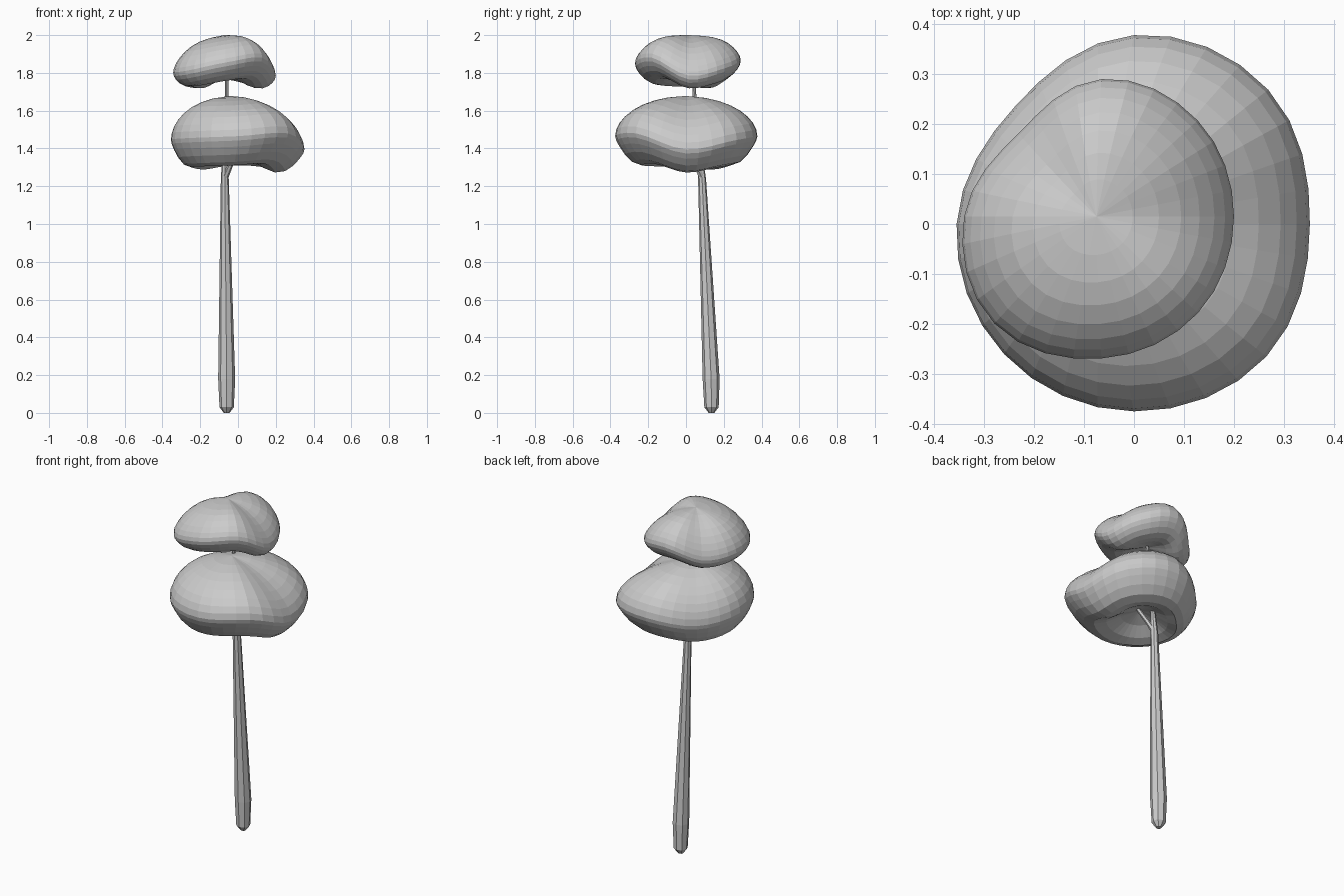
import bpy, bmesh, math

cube = bpy.data.objects.get("Cube")
if cube:
    bpy.data.objects.remove(cube, do_unlink=True)

GREY = (0.6, 0.6, 0.6, 1.0)
grey = bpy.data.materials.new("plain grey")
grey.use_nodes = True
grey.diffuse_color = GREY
grey.node_tree.nodes["Principled BSDF"].inputs["Base Color"].default_value = GREY


def finish(name, bm):
    bmesh.ops.recalc_face_normals(bm, faces=bm.faces)
    mesh = bpy.data.meshes.new(name)
    bm.to_mesh(mesh)
    bm.free()
    mesh.materials.append(grey)
    obj = bpy.data.objects.new(name, mesh)
    bpy.context.collection.objects.link(obj)


def around(values, angle):
    """Smooth periodic interpolation of evenly spaced values."""
    n = len(values)
    t = angle / math.tau * n
    i = math.floor(t)
    f = t - i
    a, b, c, d = (values[(i + k) % n] for k in (-1, 0, 1, 2))
    return b + 0.5 * f * (c - a + f * (2*a - 5*b + 4*c - d + f * (3*(b - c) + d - a)))


def canopy(name, centre, radii, rim, peak_shift, top, under):
    """Flattened ball with a wavy rim; top and under are (height, ring bulge)."""
    bm = bmesh.new()
    bmesh.ops.create_uvsphere(bm, u_segments=32, v_segments=16, radius=1)
    cx, cy, cz = centre
    for v in bm.verts:
        s = max(-1, min(1, v.co.z))
        u = math.sqrt(1 - s * s) ** 0.8
        angle = math.atan2(v.co.y, v.co.x) % math.tau
        r = u * around(radii, angle)
        height, bulge = top if s > 0 else under
        thickness = height * (1 + bulge * 4 * u * u * (1 - u * u))
        z = cz + (around(rim, angle) - cz) * u ** 1.3 + thickness * s
        v.co = (cx + r * math.cos(angle) + peak_shift * (1 - u * u),
                cy + r * math.sin(angle), z)
    finish(name, bm)


def limb(name, path, sides=8):
    """Tapered tube through (x, y, z, radius) points."""
    bm = bmesh.new()
    rings = []
    for x, y, z, r in path:
        rings.append([bm.verts.new((x + r * math.cos(math.tau * k / sides),
                                    y + r * math.sin(math.tau * k / sides), z))
                      for k in range(sides)])
    for low, high in zip(rings, rings[1:]):
        for k in range(sides):
            j = (k + 1) % sides
            bm.faces.new((low[k], low[j], high[j], high[k]))
    bm.faces.new(rings[0])
    bm.faces.new(rings[-1])
    finish(name, bm)


# Foliage: values run anticlockwise from +x in eighth turns
canopy("lower_canopy", (0, 0, 1.503),
       (.352, .38, .378, .335, .355, .368, .375, .375),
       (1.395, 1.445, 1.465, 1.425, 1.445, 1.455, 1.465, 1.48), -0.04,
       (0.175, 0), (0.11, 0.92))
canopy("upper_canopy", (-0.065, 0.015, 1.895),
       (.265, .272, .275, .235, .275, .303, .284, .273),
       (1.785, 1.825, 1.865, 1.79, 1.80, 1.81, 1.855, 1.88), -0.01,
       (0.105, 0.12), (0.105, 0.35))

# Trunk with rounded foot, passing through the lower crown into the upper one
limb("trunk", [(-.06, .135, 0, .015), (-.06, .135, .03, .038), (-.06, .133, .18, .045),
               (-.07, .085, 1.24, .021), (-.07, .075, 1.35, .014),
               (-.06, .045, 1.68, .010), (-.06, .035, 1.84, .007)])

# Side branch into the underside of the lower crown
limb("branch", [(-.07, .085, 1.24, .018), (-.045, .06, 1.30, .015), (.02, .005, 1.43, .012)], 6)
